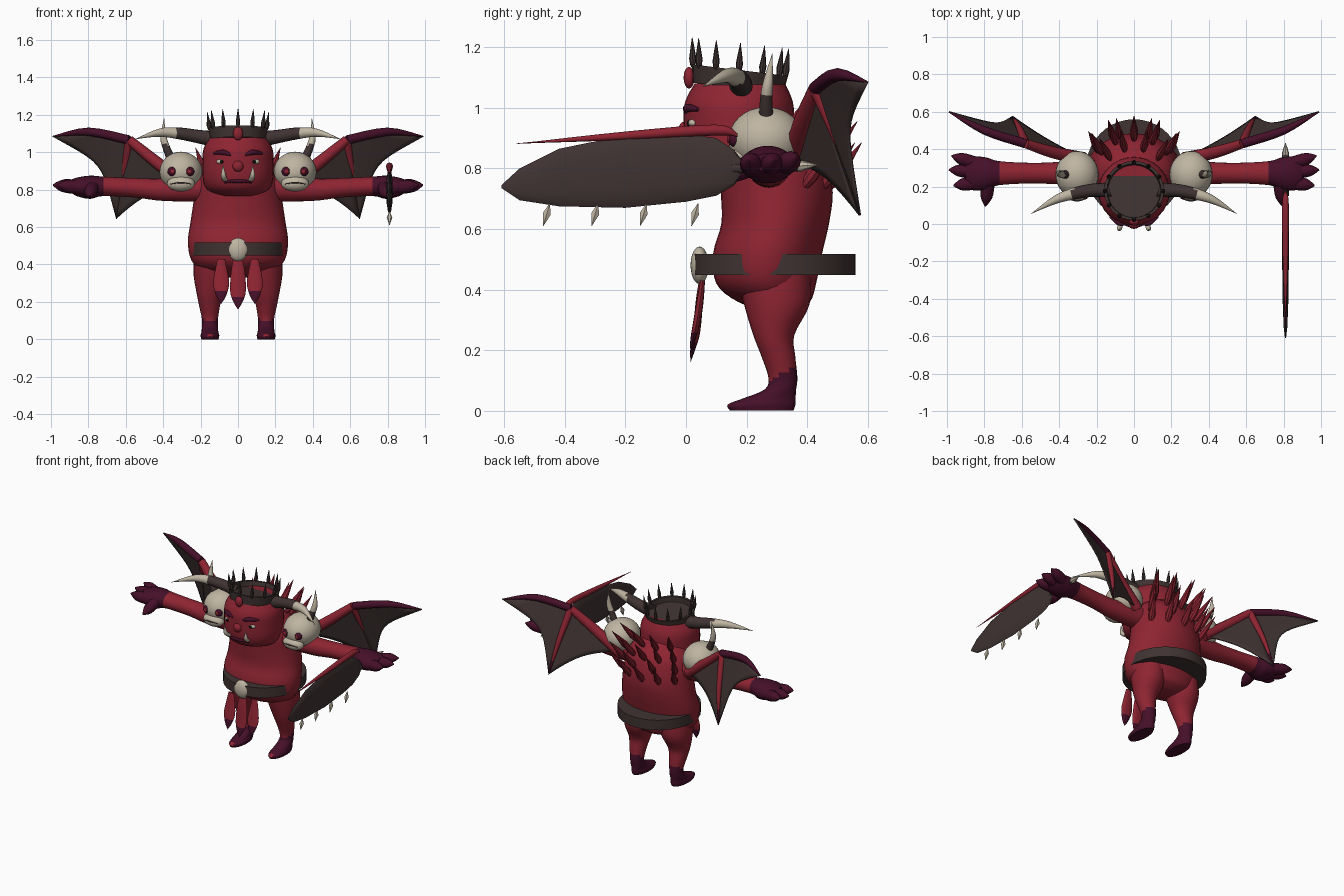
import bpy, bmesh, math
from mathutils import Vector

cube = bpy.data.objects.get("Cube")
if cube:
    bpy.data.objects.remove(cube, do_unlink=True)


def material(name, rgb):
    m = bpy.data.materials.new(name)
    m.use_nodes = True
    m.diffuse_color = (*rgb, 1)
    m.node_tree.nodes["Principled BSDF"].inputs["Base Color"].default_value = (*rgb, 1)
    return m


RED = material("crimson skin", (0.27, 0.018, 0.032))
DARK = material("dark leather", (0.05, 0.033, 0.032))
PURPLE = material("deep purple", (0.06, 0.005, 0.022))
BONE = material("pale bone", (0.52, 0.46, 0.36))
BLACK = material("black", (0.006, 0.004, 0.004))


def finish(name, bm, mats, rule=None, angle=40):
    bmesh.ops.recalc_face_normals(bm, faces=bm.faces)
    if rule:
        for f in bm.faces:
            f.material_index = int(rule(f.calc_center_median()))
    me = bpy.data.meshes.new(name)
    bm.to_mesh(me)
    bm.free()
    ob = bpy.data.objects.new(name, me)
    bpy.context.collection.objects.link(ob)
    for m in mats:
        me.materials.append(m)
    bpy.ops.object.select_all(action='DESELECT')
    ob.select_set(True)
    bpy.context.view_layer.objects.active = ob
    bpy.ops.object.shade_smooth_by_angle(angle=math.radians(angle))
    return ob


def spline(rows, steps):
    """Smoothly interpolate rows of numbers."""
    out = []
    for i in range(len(rows) - 1):
        a, b, c, d = (rows[max(0, min(len(rows) - 1, i + k))] for k in (-1, 0, 1, 2))
        for j in range(steps):
            t = j / steps
            out.append([q + 0.5 * t * (r - p + t * (2*p - 5*q + 4*r - s + t * (3*(q - r) + s - p)))
                        for p, q, r, s in zip(a, b, c, d)])
    return out + [list(rows[-1])]


def loft(name, rows, u, v, mats, rule=None, steps=4, n=24, angle=40):
    """Skin of ellipses; each row is x, y, z, radius along u, radius along v."""
    bm = bmesh.new()
    u, v = Vector(u), Vector(v)
    rings = []
    for x, y, z, a, b in spline(rows, steps):
        a, b = max(a, 0.0008), max(b, 0.0008)
        rings.append([bm.verts.new(Vector((x, y, z)) + u * a * math.cos(2 * math.pi * k / n)
                                   + v * b * math.sin(2 * math.pi * k / n)) for k in range(n)])
    for p, q in zip(rings, rings[1:]):
        for k in range(n):
            bm.faces.new((p[k], p[k - 1], q[k - 1], q[k]))
    bm.faces.new(rings[0])
    bm.faces.new(rings[-1])
    return finish(name, bm, mats, rule, angle)


X, Y, Z = (1, 0, 0), (0, 1, 0), (0, 0, 1)


def tube(name, pts, radii, mats, rule=None, n=12, steps=4, squash=1):
    d = (Vector(pts[-1]) - Vector(pts[0])).normalized()
    u = d.cross(Vector(Y if abs(d.y) < 0.8 else Z)).normalized()
    rows = [(*p, r, r * squash) for p, r in zip(pts, radii)]
    return loft(name, rows, u, d.cross(u), mats, rule, steps, n)


def spike(name, base, tip, r, mat, n=8):
    a, b = Vector(base), Vector(tip)
    return tube(name, [a, a.lerp(b, 0.3), b], [r * 0.4, r, 0], [mat], n=n, steps=2)


def ball(name, c, r, mat, seg=24):
    bm = bmesh.new()
    bmesh.ops.create_uvsphere(bm, u_segments=seg, v_segments=seg // 2, radius=1)
    for p in bm.verts:
        p.co = Vector(c) + Vector(p.co[i] * r[i] for i in range(3))
    return finish(name, bm, [mat], angle=60)


# Torso and head
loft("torso", [(0, .31, .33, .06, .05), (0, .29, .36, .18, .12), (0, .265, .42, .248, .165),
               (0, .27, .52, .268, .18), (0, .295, .62, .255, .178), (0, .3, .72, .24, .185),
               (0, .29, .82, .225, .18), (0, .28, .9, .19, .155), (0, .26, .97, .1, .09)],
     X, Y, [RED], n=32)
loft("head", [(0, .2, .765, .1, .1), (0, .185, .8, .165, .16), (0, .175, .86, .188, .18),
              (0, .175, .95, .19, .183), (0, .175, 1.02, .184, .178), (0, .178, 1.08, .15, .15)],
     X, Y, [RED], n=32)

# Crown with spikes and front gem
crown = loft("crown", [(0, 0, -.03, .15, .15), (0, 0, .03, .16, .16), (0, 0, .03, .145, .145),
                       (0, 0, -.005, .14, .14), (0, 0, -.005, .01, .01)], X, Y, [DARK], steps=1, n=32)
crown.location = (0, .175, 1.095)
crown.rotation_euler.x = -0.12
for i in range(12):
    a = i * math.pi / 6
    x, dy = .152 * math.sin(a), -.152 * math.cos(a)
    z = 1.115 - .12 * dy
    spike("crown_spike", (x, .175 + dy, z), (x * 1.08, .18 + dy * 1.05, z + .1), .012, DARK)
ball("crown_gem", (0, .01, 1.1), (.027, .018, .036), RED, 16)

# Belt, buckle and hanging cloth strips
loft("belt", [(0, .293, .448, .258, .267), (0, .293, .517, .258, .267)], X, Y, [DARK], steps=1, n=40)
ball("belt_buckle", (0, .045, .48), (.055, .03, .062), BONE)
for x, top, low in ((0, .45, .16), (.09, .43, .19), (-.09, .43, .19)):
    loft("cloth_strip", [(x, .055, top, .02, .008), (x, .045, top - .08, .036, .012),
                         (x, .035, low + .1, .042, .012), (x, .022, low + .04, .025, .008),
                         (x, .015, low, 0, 0)], X, Y, [RED, PURPLE],
         lambda c, low=low: c.z < low + .065, n=12)

# Mouth and nose
tube("mouth", [(-.075, .012, .835), (-.04, -.004, .845), (0, -.009, .845), (.04, -.004, .845),
               (.075, .012, .835)], [.003, .008, .009, .008, .003], [PURPLE])
ball("nose", (0, -.004, .925), (.03, .022, .03), RED, 16)

for s, side in ((1, "left"), (-1, "right")):
    def P(x, y, z):
        return (s * x, y, z)

    # Face details
    tube(side + "_brow", [P(.035, .0, .985), P(.08, .005, 1.0), P(.13, .04, .995)],
         [.006, .014, .006], [PURPLE])
    ball(side + "_eye", P(.09, .025, .95), (.026, .018, .014), BONE, 16)
    ball(side + "_pupil", P(.088, .009, .949), (.01, .006, .01), BLACK, 12)
    tube(side + "_tusk", [P(.07, .005, .85), P(.078, -.025, .88), P(.08, -.03, .935)],
         [.014, .013, 0], [BONE])

    # Head horn
    tube(side + "_horn", [P(.13, .18, 1.07), P(.22, .18, 1.085), P(.31, .165, 1.1), P(.42, .13, 1.105),
                          P(.55, .055, 1.07)], [.042, .036, .032, .022, 0], [DARK, BONE],
         lambda c: abs(c.x) > .33, n=16)

    # Shoulder skull with jaw, eyes and horn
    ball(side + "_skull", P(.305, .265, .895), (.115, .125, .108), BONE, 32)
    ball(side + "_skull_jaw", P(.305, .17, .832), (.075, .045, .042), BONE)
    tube(side + "_skull_mouth", [P(.25, .137, .83), P(.305, .124, .838), P(.36, .137, .83)],
         [.002, .004, .002], [DARK])
    for dx in (-.045, .045):
        ball(side + "_skull_eye", P(.305 + dx, .16, .897), (.027, .02, .026), PURPLE, 16)
        ball(side + "_skull_pupil", P(.305 + dx, .141, .897), (.013, .006, .013), RED, 12)
    tube(side + "_skull_horn", [P(.36, .265, .97), P(.385, .265, 1.03), P(.4, .272, 1.09),
                                P(.395, .285, 1.18)], [.024, .02, .016, 0], [DARK, BONE],
         lambda c: c.z > 1.04)

    # Arm and hand
    loft(side + "_arm", [(s * x, y, z, a, b) for x, y, z, a, b in (
        (.15, .275, .81, .075, .075), (.4, .272, .8, .06, .06), (.55, .272, .81, .055, .052),
        (.72, .272, .818, .064, .052), (.79, .27, .813, .086, .062), (.86, .27, .815, .09, .05),
        (.9, .275, .82, .06, .03))], Y, Z, [RED, PURPLE], lambda c: abs(c.x) > .72)
    for bx, by, tip in ((.85, .325, P(.975, .365, .835)), (.86, .28, P(.99, .29, .825)),
                        (.85, .22, P(.965, .205, .825)), (.78, .22, P(.795, .095, .765))):
        base, end = Vector(P(bx, by, .812)), Vector(tip)
        tube(side + "_finger", [base, base.lerp(end, .6), end], [.036, .032, .004], [PURPLE])

    # Leg and foot
    loft(side + "_leg", [(s * x, y, z, a, b) for x, y, z, a, b in (
        (.135, .29, .45, .1, .12), (.14, .3, .35, .098, .108), (.15, .29, .25, .072, .068),
        (.152, .305, .18, .056, .056), (.15, .32, .11, .043, .048), (.15, .312, .07, .043, .052),
        (.15, .275, .04, .045, .087), (.15, .25, .02, .05, .112), (.15, .25, 0, .046, .105))],
         X, Y, [RED, PURPLE], lambda c: c.z < .1 + .6 * (c.y - .28))

    # Wing bones
    elbow, tip, low = (Vector(P(*p)) for p in ((.58, .43, 1.065), (.99, .6, 1.085), (.65, .575, .645)))
    root = Vector(P(.27, .35, .82))
    mid = Vector(P(.8, .5, 1.11))
    tube(side + "_wing_arm", [root, P(.44, .385, .95), elbow], [.035, .032, .025], [RED])
    tube(side + "_wing_edge", [elbow, mid, tip], [.025, .022, .003], [PURPLE])
    fm = elbow.lerp(low, .5) + Vector((0, .015, 0))
    tube(side + "_wing_finger", [elbow, fm, low], [.024, .016, .003], [RED, PURPLE], lambda c: c.z < .72)

    # Wing membranes with scalloped trailing edges
    for a, b, bend, sag in ((tip, low, mid - elbow.lerp(tip, .5), .3), (low, root, Vector(), .12)):
        bm = bmesh.new()
        m = 10
        grid = []
        for i in range(m + 1):
            t = i / m
            row = []
            for j in range(m + 1):
                w = j / m
                p = elbow.lerp(a, t).lerp(elbow.lerp(b, t), w) + bend * 4 * t * (1 - t) * (1 - w)
                row.append(bm.verts.new(p.lerp(elbow, sag * 4 * w * (1 - w) * t)))
            grid.append(row)
        for i in range(m):
            for j in range(m):
                bm.faces.new((grid[i][j], grid[i + 1][j], grid[i + 1][j + 1], grid[i][j + 1]))
        bmesh.ops.remove_doubles(bm, verts=bm.verts, dist=.0005)
        ob = finish(side + "_wing_membrane", bm, [DARK])
        thick = ob.modifiers.new("thickness", 'SOLIDIFY')
        thick.thickness, thick.offset = .008, 0

# Back spikes in rows
for z, rx, ry, count in ((.93, .15, .11, 4), (.87, .2, .16, 5), (.8, .22, .175, 4), (.73, .22, .18, 5)):
    for i in range(count):
        a = (i / (count - 1) - .5) * 2.0
        base = Vector((rx * math.sin(a), .285 + ry * math.cos(a), z))
        spike("back_spike", base, base + Vector((.07 * math.sin(a), .115, .155)), .022, RED)

# Weapon held in the left hand: wide blade, red spine, hanging teeth and pommel
W = .81
loft("weapon_blade", [(W, y, (hi + lo) / 2, r, (hi - lo) / 2) for y, lo, hi, r in (
    (-.61, .735, .745, .003), (-.55, .695, .8, .01), (-.42, .675, .865, .015), (-.2, .67, .91, .018),
    (0, .69, .915, .018), (.1, .71, .9, .016), (.16, .745, .86, .014), (.19, .79, .82, .01))],
     X, Z, [DARK], steps=1, n=12, angle=25)
tube("weapon_spine", [(W, .17, .91), (W, .1, .927), (W, -.2, .908), (W, -.56, .882)],
     [.006, .018, .014, 0], [RED])
tube("weapon_handle", [(W, .15, .8), (W, .37, .808)], [.018, .018], [DARK])
spike("weapon_pommel", (W, .35, .807), (W, .435, .812), .02, BONE)
for y in (-.46, -.3, -.14, .03):
    tube("weapon_tooth", [(W, y + .01, .685), (W, y, .65), (W, y - .012, .61)], [0, .015, 0], [BONE], n=6, steps=1)
